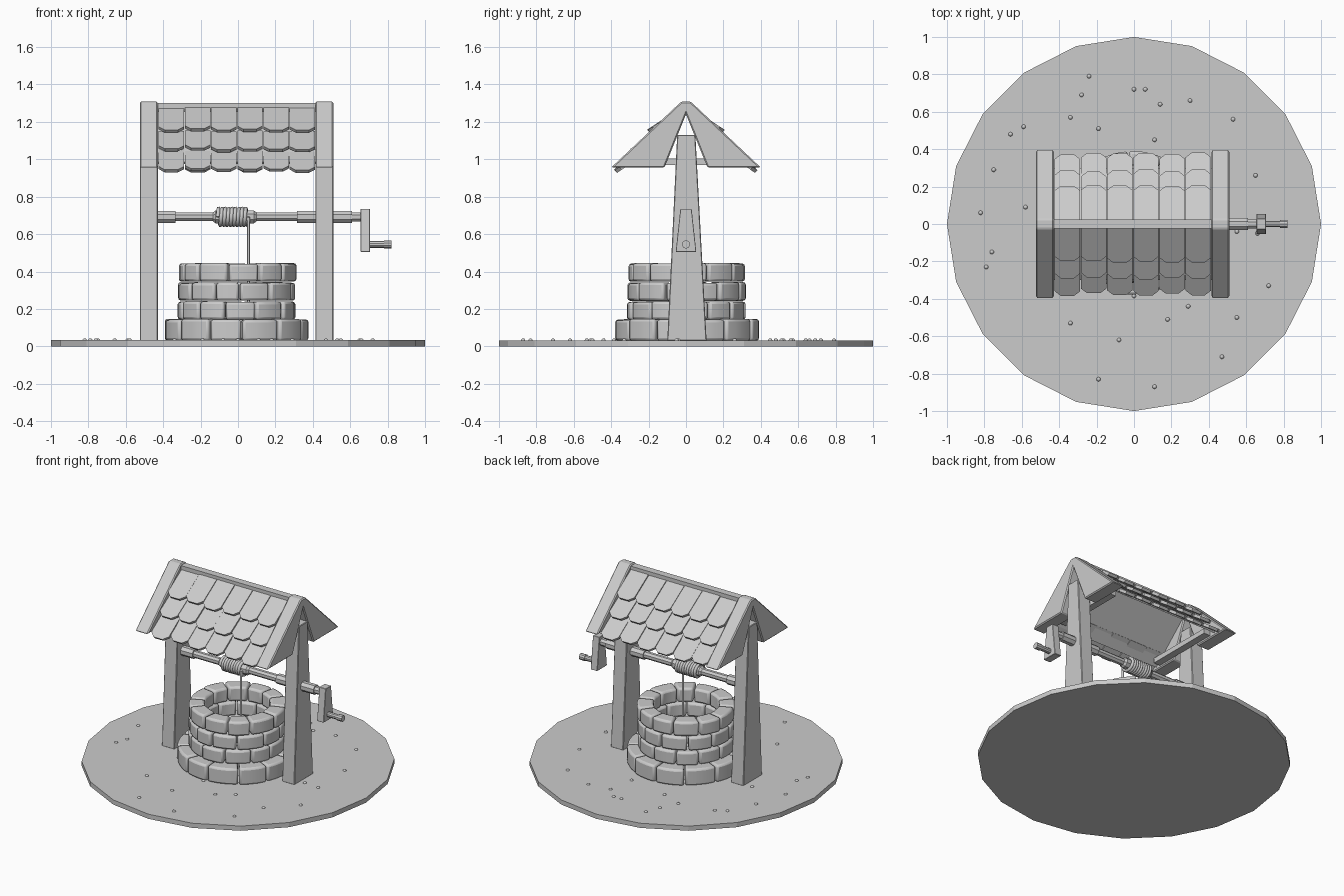
import bpy, bmesh, math, random
from mathutils import Vector

if "Cube" in bpy.data.objects:
    bpy.data.objects.remove(bpy.data.objects["Cube"])

random.seed(4)


def finish(name, bm, bevel=0.0, segs=1, smooth=False):
    bmesh.ops.recalc_face_normals(bm, faces=bm.faces[:])
    me = bpy.data.meshes.new(name)
    bm.to_mesh(me)
    bm.free()
    ob = bpy.data.objects.new(name, me)
    bpy.context.collection.objects.link(ob)
    if bevel:
        m = ob.modifiers.new("bevel", 'BEVEL')
        m.width, m.segments = bevel, segs
        m.limit_method, m.angle_limit = 'ANGLE', math.radians(40)
    if smooth:
        bpy.context.view_layer.objects.active = ob
        ob.select_set(True)
        bpy.ops.object.shade_smooth_by_angle(angle=math.radians(40))
        ob.select_set(False)
    return ob


def loft(bm, rings):
    """Join equal-length point rings into a closed solid."""
    vs = [[bm.verts.new(p) for p in ring] for ring in rings]
    n = len(vs[0])
    for a, b in zip(vs, vs[1:]):
        for i in range(n):
            bm.faces.new((a[i], a[(i + 1) % n], b[(i + 1) % n], b[i]))
    bm.faces.new(vs[0])
    bm.faces.new(vs[-1])


def prism(name, pts, x0, x1, bevel=0.0):
    """Extrude a (y, z) outline along x."""
    bm = bmesh.new()
    loft(bm, [[(x, y, z) for y, z in pts] for x in (x0, x1)])
    return finish(name, bm, bevel)


def rect(y0, y1, z0, z1):
    return [(y0, z0), (y1, z0), (y1, z1), (y0, z1)]


def lathe_x(name, prof, z, sides=8):
    """Turn an (x, radius) profile around a line along x."""
    bm = bmesh.new()
    ang = [2 * math.pi * (i + .5) / sides for i in range(sides)]
    loft(bm, [[(x, r * math.cos(a), z + r * math.sin(a)) for a in ang] for x, r in prof])
    return finish(name, bm)


# ground disc
bm = bmesh.new()
ang = [2 * math.pi * i / 20 for i in range(20)]
loft(bm, [[(math.cos(a), math.sin(a), z) for a in ang] for z in (0, .033)])
finish("ground_disc", bm)

# pebbles scattered on the ground
spots = [(-.24, .79), (-.28, .69), (0, .72), (.06, .72), (.14, .64), (.3, .66), (-.34, .57),
         (-.59, .52), (-.66, .48), (-.19, .51), (.11, .45), (.53, .56), (-.75, .29), (-.82, .06),
         (-.58, .09), (.65, .26), (-.76, -.15), (-.79, -.23), (-.34, -.53), (.18, -.51),
         (.29, -.44), (.55, -.5), (.47, -.71), (.72, -.33), (-.08, -.62), (-.19, -.83),
         (.11, -.87), (.55, -.04), (.66, -.05), (0, -.385)]
bm = bmesh.new()
for x, y in spots:
    s = bmesh.ops.create_icosphere(bm, subdivisions=2, radius=.012)
    bmesh.ops.translate(bm, verts=s["verts"], vec=(x, y, .031))
finish("pebbles", bm, smooth=True)


# stone courses of the well
def course(name, z0, z1, r_in, r_out, count, phase):
    bm = bmesh.new()
    step = 2 * math.pi / count
    cuts = [phase + step * (i + random.uniform(-.1, .1)) for i in range(count)]
    cuts.append(cuts[0] + 2 * math.pi)
    for a0, a1 in zip(cuts, cuts[1:]):
        ro = r_out + random.uniform(-.006, .004)
        zt = z1 + random.uniform(-.004, .002)
        rings = []
        for k in range(4):
            g = .004 / r_out
            a = a0 + g + (a1 - a0 - 2 * g) * k / 3
            c, s = math.cos(a), math.sin(a)
            rings.append([(r * c - .006, r * s + .004, z)
                          for r, z in ((r_in, z0), (ro, z0), (ro, zt), (r_in, zt))])
        loft(bm, rings)
    finish(name, bm, .014, 2, True)


course("base_stones", .03, .146, .25, .384, 12, .1)
for i in range(3):
    z = .142 + i * .102
    course("wall_stones_%d" % (i + 1), z, z + .099, .21, .316, 12, .35 + .27 * i)

# posts, gable ends and cross ties, one set at each end
gable = [(-.4, .955), (-.115, .955), (0, 1.24), (.115, .955), (.4, .955), (.025, 1.308), (-.025, 1.308)]
post = [(-.1, .03), (.11, .03), (.05, 1.13), (-.047, 1.13)]
for side, x0, x1, tie in (("left", -.525, -.428, -.40), ("right", .414, .51, .386)):
    prism(side + "_post", post, x0, x1, .004)
    prism(side + "_gable", gable, x0, x1, .007)
    prism(side + "_cross_tie", rect(-.25, .25, .97, 1.005), tie - .025, tie + .025)

# ridge beam
prism("ridge_beam", rect(-.025, .025, 1.255, 1.3), -.43, .416)

# roof boards and scalloped shingles; s runs down the slope, n is outward
CA, SA = math.cos(math.radians(43)), math.sin(math.radians(43))


def slope(side, x, s, n):
    return Vector((x, side * (s * CA + n * SA), 1.325 - s * SA + n * CA))


rows = [(.05, .262, -.02, .016), (.22, .395, -.032, .001), (.35, .535, -.045, -.018)]
for side, label in ((-1, "front"), (1, "back")):
    b = [slope(side, 0, s, n) for s, n in ((.055, -.045), (.45, -.045), (.45, -.06), (.055, -.06))]
    prism(label + "_roof_board", [(p.y, p.z) for p in b], -.43, .416)
    bm = bmesh.new()
    for s0, s1, n0, n1 in rows:
        for c in range(6):
            x = -.426 + .14 * (c + .5)
            end, lift = s1 + random.uniform(-.01, .006), random.uniform(-.003, .003)
            outline = [(-.068, s0), (.068, s0), (.068, end - .03), (.035, end),
                       (-.035, end), (-.068, end - .03)]
            rings = []
            for t in (0, -.02):
                rings.append([slope(side, x + u, s, n0 + (n1 - n0) * (s - s0) / (s1 - s0) + lift + t)
                              for u, s in outline])
            loft(bm, rings)
    finish(label + "_shingles", bm)

# axle with bearing sleeves and spool
AZ = .692
lathe_x("axle", [(-.45, .034), (-.335, .034), (-.335, .025), (-.135, .025), (-.12, .037), (.085, .037),
                 (.1, .025), (.315, .025), (.315, .034), (.61, .034), (.61, .026), (.67, .026)], AZ)

# crank and handle
prism("crank_arm", [(-.055, .505), (.055, .505), (.03, .735), (-.03, .735)], .655, .706, .002)
lathe_x("crank_handle", [(.7, .018), (.78, .018), (.78, .022), (.822, .022)], .545, 10)


# rope wound on the spool, then hanging into the well
def rope(name, pts, r):
    cu = bpy.data.curves.new(name, 'CURVE')
    cu.dimensions = '3D'
    cu.bevel_depth, cu.bevel_resolution, cu.use_fill_caps = r, 1, True
    sp = cu.splines.new('POLY')
    sp.points.add(len(pts) - 1)
    for p, co in zip(sp.points, pts):
        p.co = (*co, 1)
    bpy.context.collection.objects.link(bpy.data.objects.new(name, cu))


turns, n = 9, 16
coil = []
for i in range(turns * n + 1):
    a = 2 * math.pi * i / n
    coil.append((-.108 + .163 * i / (turns * n), -.044 * math.cos(a), AZ + .044 * math.sin(a)))
rope("rope_coil", coil, .011)
rope("hanging_rope", [(.056, -.046, AZ), (.056, -.046, .05)], .008)
